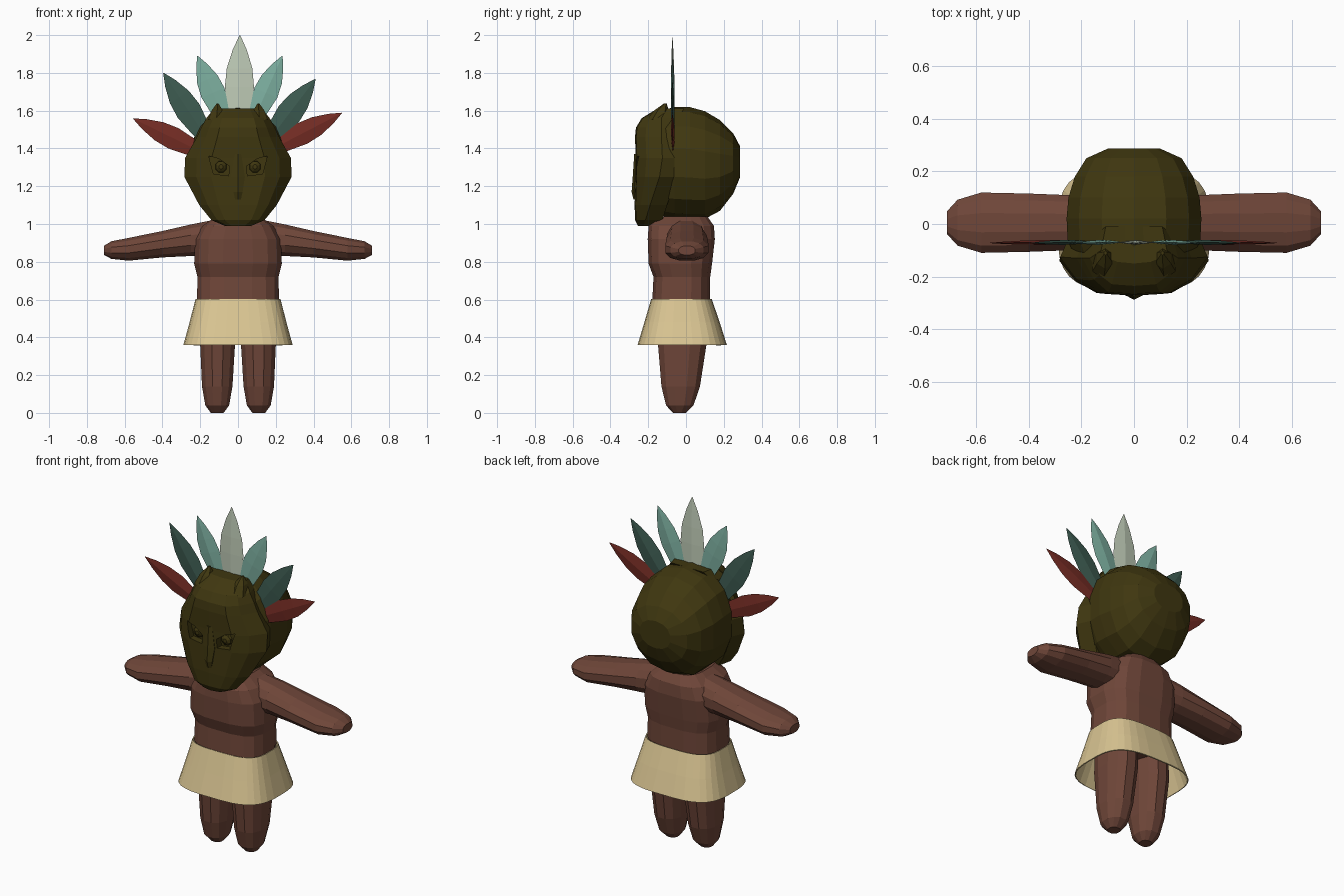
import bpy, bmesh, math
from mathutils import Vector


def material(name, rgb):
    m = bpy.data.materials.new(name)
    m.diffuse_color = (*rgb, 1)
    return m


SKIN = material("brown skin", (0.160, 0.062, 0.041))
OLIVE = material("dark olive", (0.050, 0.038, 0.005))
CLOTH = material("straw cloth", (0.70, 0.56, 0.29))
WHITE = material("pale feather", (0.54, 0.62, 0.49))
TEAL = material("light teal feather", (0.21, 0.44, 0.36))
DARK = material("dark teal feather", (0.048, 0.108, 0.084))
RED = material("red feather", (0.18, 0.026, 0.018))


def finish(name, bm, mat):
    bmesh.ops.recalc_face_normals(bm, faces=bm.faces[:])
    me = bpy.data.meshes.new(name)
    bm.to_mesh(me)
    bm.free()
    me.materials.append(mat)
    ob = bpy.data.objects.new(name, me)
    bpy.context.collection.objects.link(ob)
    return ob


def skin_rings(name, rings, mat, caps=True):
    """Join equal-length rings of points into one tube."""
    bm = bmesh.new()
    vs = [[bm.verts.new(p) for p in ring] for ring in rings]
    n = len(vs[0])
    for a, b in zip(vs, vs[1:]):
        for i in range(n):
            j = (i + 1) % n
            bm.faces.new((a[i], a[j], b[j], b[i]))
    if caps:
        bm.faces.new(vs[0])
        bm.faces.new(vs[-1])
    return finish(name, bm, mat)


def loft(name, rows, mat, n=12, p=2.0, axis="z", side=1, caps=True):
    """Rows: (position on axis, centre a, centre b, radius a, radius b)."""
    rings = []
    for t, a, b, ra, rb in rows:
        ring = []
        for i in range(n):
            w = math.tau * (i + 0.5) / n
            c, s = math.cos(w), math.sin(w)
            u = a + ra * math.copysign(abs(c) ** (2 / p), c)
            v = b + rb * math.copysign(abs(s) ** (2 / p), s)
            x, y, z = {"x": (t, u, v), "y": (u, t, v), "z": (u, v, t)}[axis]
            ring.append((x * side, y, z))
        rings.append(ring)
    return skin_rings(name, rings, mat, caps)


# Torso
loft("torso", [(0.46, 0, -0.02, 0.17, 0.12), (0.60, 0, -0.025, 0.22, 0.155),
               (0.72, 0, -0.022, 0.217, 0.152), (0.79, 0, -0.03, 0.235, 0.17),
               (0.92, 0, -0.025, 0.23, 0.18), (0.99, 0, -0.025, 0.19, 0.175),
               (1.04, 0, -0.025, 0.12, 0.14)], SKIN, n=16, p=3)

# Arms and legs
for side, label in ((1, "right"), (-1, "left")):
    loft(label + "_arm", [(0.10, 0.0, 0.93, 0.10, 0.10), (0.25, 0.005, 0.914, 0.108, 0.086),
                          (0.40, 0.005, 0.893, 0.114, 0.072), (0.58, 0.005, 0.866, 0.118, 0.062),
                          (0.67, 0.005, 0.862, 0.09, 0.048), (0.71, 0.005, 0.860, 0.045, 0.025)],
         SKIN, n=12, p=2.3, axis="x", side=side)
    loft(label + "_leg", [(0.0, 0.11, -0.035, 0.035, 0.035), (0.04, 0.11, -0.033, 0.065, 0.075),
                          (0.14, 0.11, -0.028, 0.083, 0.105), (0.36, 0.108, -0.02, 0.095, 0.132),
                          (0.54, 0.105, -0.02, 0.095, 0.13)], SKIN, n=12, p=2.3, side=side)

# Skirt, open underneath
skirt = loft("skirt", [(0.36, 0, -0.02, 0.29, 0.237), (0.48, 0, -0.021, 0.257, 0.2),
                       (0.602, 0, -0.024, 0.226, 0.161)], CLOTH, n=32, p=3.2, caps=False)
thick = skirt.modifiers.new("thickness", "SOLIDIFY")
thick.thickness = 0.006

# Back of head
loft("head", [(-0.16, 0, 1.32, 0.215, 0.27), (-0.06, 0, 1.325, 0.258, 0.295),
              (0.02, 0, 1.322, 0.262, 0.297), (0.10, 0, 1.312, 0.255, 0.285),
              (0.18, 0, 1.31, 0.23, 0.24), (0.25, 0, 1.32, 0.185, 0.16),
              (0.287, 0, 1.33, 0.10, 0.08)], OLIVE, n=14, p=2.2, axis="y")

# Mask: rows of (height, half width, front y, side y)
mask_rows = [(0.99, 0.07, -0.255, -0.225), (1.02, 0.14, -0.27, -0.215),
             (1.10, 0.205, -0.272, -0.19), (1.25, 0.284, -0.268, -0.14),
             (1.35, 0.280, -0.266, -0.125), (1.46, 0.218, -0.27, -0.13),
             (1.51, 0.195, -0.265, -0.13), (1.56, 0.168, -0.235, -0.13),
             (1.612, 0.125, -0.15, -0.10)]
rings = []
for z, w, yf, ys in mask_rows:
    half = [(0.5 * w, yf + 0.006), (0.78 * w, yf + 0.4 * (ys - yf)), (w, ys), (0.86 * w, ys + 0.09)]
    rings.append([(0, yf, z)] + [(x, y, z) for x, y in half]
                 + [(-x, y, z) for x, y in reversed(half)])
mask = skin_rings("mask", rings, OLIVE)

# Sunken eyes, eyeballs and ears
for side, label in ((1, "right"), (-1, "left")):
    eye = [(0.155, 1.36), (0.10, 1.345), (0.045, 1.305), (0.05, 1.255), (0.13, 1.265)]
    cutter = skin_rings(label + "_eye_cutter",
                        [[(x * side, y, z) for x, z in eye] for y in (-0.35, -0.225)], OLIVE)
    cutter.hide_render = True
    cutter.hide_set(True)
    cut = mask.modifiers.new(label + " eye", "BOOLEAN")
    cut.operation, cut.object, cut.solver = "DIFFERENCE", cutter, "EXACT"
    loft(label + "_eyeball", [(-0.252, 0.09, 1.303, 0.012, 0.012), (-0.24, 0.09, 1.303, 0.03, 0.03),
                              (-0.21, 0.09, 1.303, 0.035, 0.035)], OLIVE, n=8, axis="y", side=side)
    loft(label + "_ear", [(1.55, 0.115, -0.15, 0.05, 0.06), (1.60, 0.11, -0.13, 0.035, 0.04),
                          (1.637, 0.108, -0.11, 0.006, 0.008)], OLIVE, n=6, side=side)

# Nose
loft("nose", [(1.13, 0, -0.262, 0.018, 0.016), (1.17, 0, -0.262, 0.028, 0.026),
              (1.25, 0, -0.258, 0.042, 0.024), (1.37, 0, -0.256, 0.02, 0.018)], OLIVE, n=6)


# Feathers: leaf shapes with a raised midrib, from base to tip in the xz plane
def feather(name, base, tip, width, mat):
    b, t = Vector((base[0], -0.068, base[1])), Vector((tip[0], -0.072, tip[1]))
    d = t - b
    across = Vector((d.z, 0, -d.x)).normalized()
    rib = Vector((0, 0.009, 0))
    rings = []
    for f, w in ((0, 0.35), (0.25, 0.75), (0.5, 1), (0.68, 0.88), (0.86, 0.48), (1, 0.02)):
        c, o, r = b + d * f, across * width * w, rib * w
        rings.append([c - o, c - r, c + o, c + r])
    return skin_rings(name, rings, mat)


feather("centre_feather", (0.005, 1.45), (0.01, 2.0), 0.077, WHITE)
for label, base, tip, width, mat in (
        ("inner_left", (-0.05, 1.50), (-0.215, 1.89), 0.066, TEAL),
        ("inner_right", (0.06, 1.50), (0.235, 1.89), 0.066, TEAL),
        ("middle_left", (-0.13, 1.40), (-0.395, 1.80), 0.068, DARK),
        ("middle_right", (0.13, 1.40), (0.41, 1.767), 0.068, DARK),
        ("outer_left", (-0.13, 1.35), (-0.555, 1.558), 0.06, RED),
        ("outer_right", (0.13, 1.37), (0.55, 1.588), 0.06, RED)):
    feather(label + "_feather", base, tip, width, mat)
